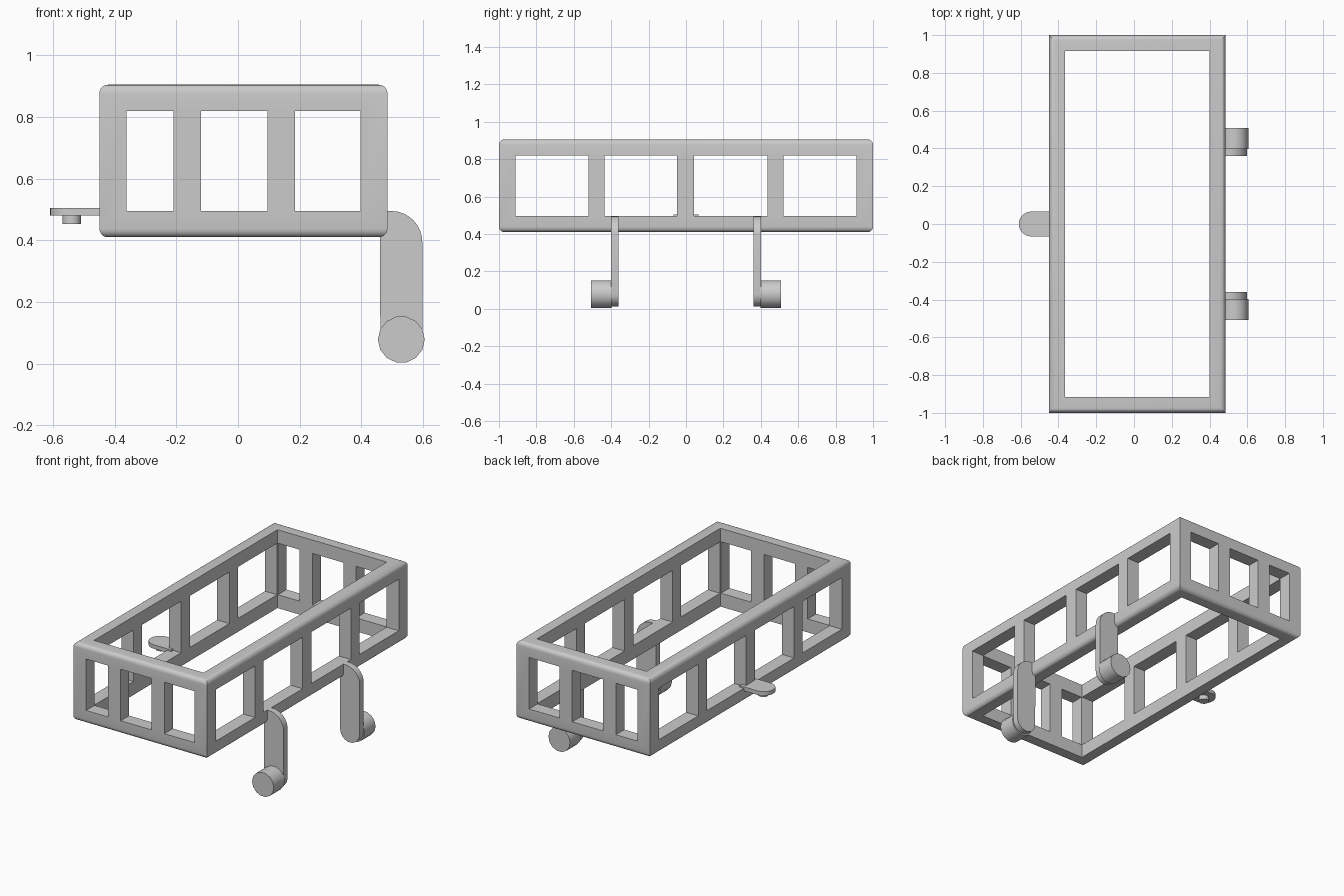
import bpy
import bmesh
from math import sin, cos, pi, radians

cube = bpy.data.objects.get("Cube")
if cube:
    bpy.data.objects.remove(cube, do_unlink=True)

grey = bpy.data.materials.new("plain_grey")
grey.use_nodes = True
GREY = (0.6, 0.6, 0.6, 1)
grey.diffuse_color = GREY
grey.node_tree.nodes["Principled BSDF"].inputs["Base Color"].default_value = GREY


def finish(name, bm):
    bmesh.ops.recalc_face_normals(bm, faces=bm.faces)
    mesh = bpy.data.meshes.new(name)
    bm.to_mesh(mesh)
    bm.free()
    mesh.materials.append(grey)
    ob = bpy.data.objects.new(name, mesh)
    bpy.context.collection.objects.link(ob)
    return ob


def smooth(ob):
    bpy.ops.object.select_all(action="DESELECT")
    bpy.context.view_layer.objects.active = ob
    ob.select_set(True)
    bpy.ops.object.shade_smooth_by_angle(angle=radians(35))


def loft(name, rings):
    """Closed solid through equal-length rings of points."""
    bm = bmesh.new()
    loops = [[bm.verts.new(p) for p in ring] for ring in rings]
    for a, b in zip(loops, loops[1:]):
        for i in range(len(a)):
            j = (i + 1) % len(a)
            bm.faces.new((a[i], a[j], b[j], b[i]))
    bm.faces.new(loops[0])
    bm.faces.new(loops[-1])
    return finish(name, bm)


def arc(cx, cy, r, start, end, n):
    angles = [radians(start + (end - start) * i / n) for i in range(n + 1)]
    return [(cx + r * cos(a), cy + r * sin(a)) for a in angles]


def rect(x0, x1, y0, y1, z):
    return [(x0, y0, z), (x1, y0, z), (x1, y1, z), (x0, y1, z)]


def box(name, x, y, z):
    return loft(name, [rect(*x, *y, h) for h in z])


def prism_y(name, outline, y0, y1):
    return loft(name, [[(x, y, z) for x, z in outline] for y in (y0, y1)])


def prism_z(name, outline, z0, z1):
    return loft(name, [[(x, y, z) for x, y in outline] for z in (z0, z1)])


# Frame block with rounded top and bottom rims
X0, X1, Z0, Z1, R = -0.45, 0.485, 0.41, 0.905, 0.028
bottom = [(Z0 + R - R * cos(a), R - R * sin(a)) for a in (i * pi / 10 for i in range(6))]
top = [(Z0 + Z1 - z, inset) for z, inset in reversed(bottom)]
frame = loft("frame", [rect(X0 + d, X1 - d, -1 + d, 1 - d, z) for z, d in bottom + top])

# Hollow interior and rows of windows
WINDOW = (0.495, 0.82)
cutters = [box("cutter", (-0.365, 0.4), (-0.915, 0.915), (0, 2))]
for span in ((-0.362, -0.21), (-0.12, 0.095), (0.185, 0.397)):
    cutters.append(box("cutter", span, (-2, 2), WINDOW))
for span in ((-0.912, -0.522), (-0.437, -0.047), (0.043, 0.435), (0.52, 0.912)):
    cutters.append(box("cutter", (-2, 2), span, WINDOW))
bpy.context.view_layer.objects.active = frame
for cutter in cutters:
    mod = frame.modifiers.new("cut", "BOOLEAN")
    mod.operation = "DIFFERENCE"
    mod.solver = "EXACT"
    mod.object = cutter
    bpy.ops.object.modifier_apply(modifier=mod.name)
    bpy.data.objects.remove(cutter, do_unlink=True)
smooth(frame)

# Hanging brackets, each with a round foot on its outer side
arm = arc(0.53, 0.08, 0.068, 180, 360, 12) + arc(0.498, 0.395, 0.1, 0, 90, 8)
arm += [(0.46, 0.495)]
for label, s in (("front", -1), ("back", 1)):
    smooth(prism_y(label + "_bracket", arm, s * 0.36, s * 0.4))
    foot = arc(0.53, 0.078, 0.076, 0, 360, 14)[:-1]
    smooth(prism_y(label + "_foot", foot, s * 0.398, s * 0.508))

# Side tab with a peg underneath
tab = [(-0.42, -0.066)] + [(-0.42, 0.066)] + arc(-0.544, 0, 0.066, 90, 270, 12)
smooth(prism_z("side_tab", tab, 0.48, 0.505))
smooth(prism_z("tab_peg", arc(-0.54, 0, 0.03, 0, 360, 16)[:-1], 0.453, 0.482))
